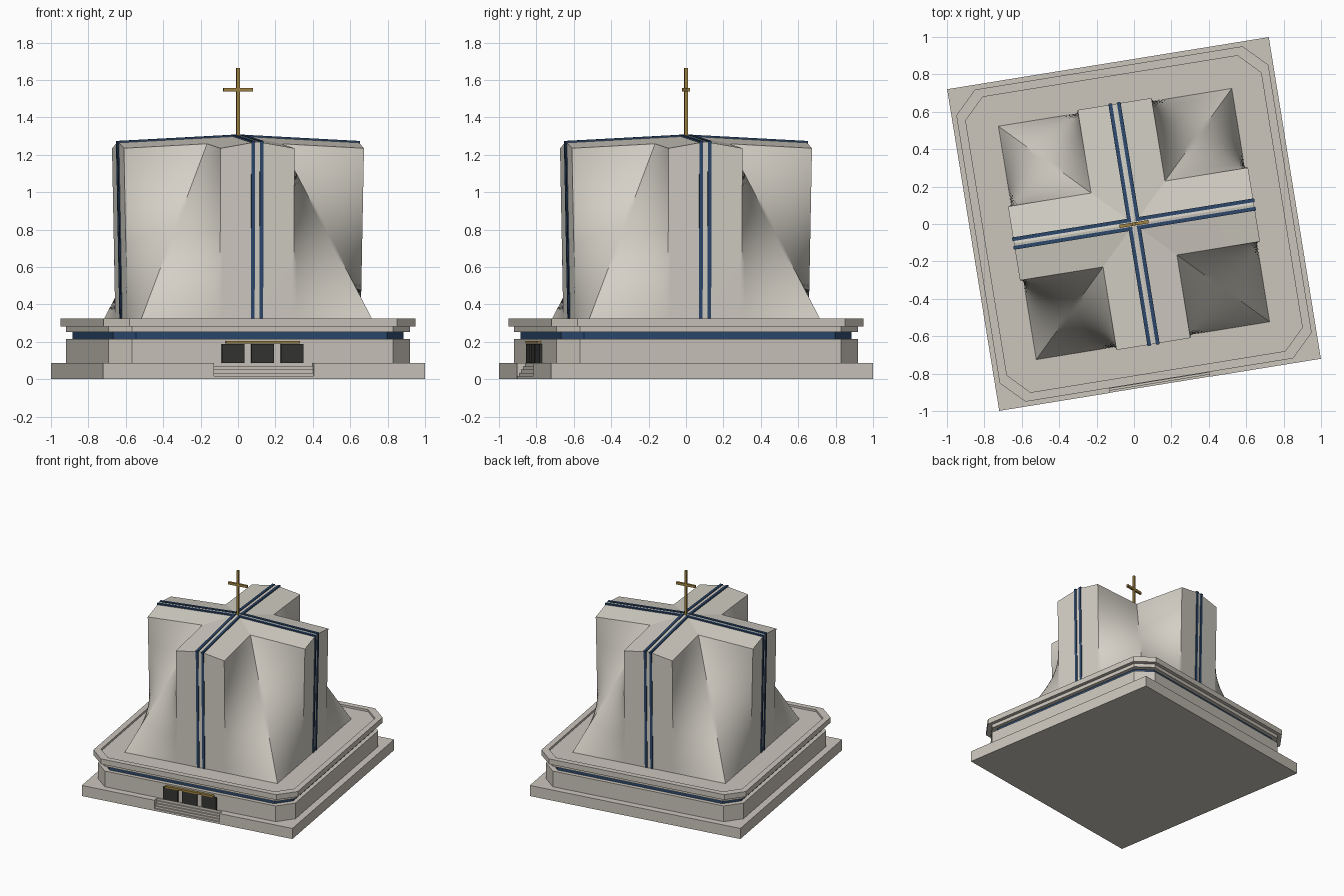
import bpy, bmesh, math
from mathutils import Vector, Matrix

if "Cube" in bpy.data.objects:
    bpy.data.objects.remove(bpy.data.objects["Cube"])

TURN = math.radians(9.2)  # whole building is turned on its plot


def material(name, rgb):
    m = bpy.data.materials.new(name)
    m.diffuse_color = (*rgb, 1)
    m.use_nodes = True
    m.node_tree.nodes["Principled BSDF"].inputs["Base Color"].default_value = m.diffuse_color
    return m


STONE = material("warm_stone", (0.60, 0.56, 0.50))
WALL = material("pale_concrete", (0.66, 0.63, 0.565))
BLUE = material("blue_glass", (0.025, 0.065, 0.15))
DARK = material("dark_door", (0.035, 0.035, 0.032))
GOLD = material("gold", (0.36, 0.23, 0.055))


def finish(name, bm, mat):
    bmesh.ops.recalc_face_normals(bm, faces=bm.faces)
    me = bpy.data.meshes.new(name)
    bm.to_mesh(me)
    bm.free()
    me.materials.append(mat)
    ob = bpy.data.objects.new(name, me)
    bpy.context.collection.objects.link(ob)
    ob.rotation_euler.z = TURN
    return ob


def prism(bm, outline, z0, z1):
    f = bm.faces.new([bm.verts.new((x, y, z0)) for x, y in outline])
    top = bmesh.ops.extrude_face_region(bm, geom=[f], use_keep_orig=True)["geom"]
    bmesh.ops.translate(bm, vec=(0, 0, z1 - z0),
                        verts=[v for v in top if isinstance(v, bmesh.types.BMVert)])


def rect(x0, x1, y0, y1):
    return [(x0, y0), (x1, y0), (x1, y1), (x0, y1)]


def octagon(h, c):
    k = h - c
    return [(k, -h), (h, -k), (h, k), (k, h), (-k, h), (-h, k), (-h, -k), (-k, -h)]


def solid(name, mat, outline, z0, z1):
    bm = bmesh.new()
    prism(bm, outline, z0, z1)
    return finish(name, bm, mat)


# Square plinth with a notch for the entrance steps
S, NX, NY = 0.871, 0.27, -0.82
solid("plinth", STONE, [(-S, -S), (-NX, -S), (-NX, NY), (NX, NY), (NX, -S),
                        (S, -S), (S, S), (-S, S)], 0, 0.087)
for i in range(5):
    solid(f"entrance_step_{i + 1}", STONE,
          rect(-NX, NX, -S + 0.001 + 0.011 * i, NY), 0, 0.017 * (i + 1))

# Chamfered podium, blue clerestory band and cornices
solid("podium_wall", STONE, octagon(0.817, 0.11), 0.087, 0.216)
solid("clerestory_band", BLUE, octagon(0.786, 0.105), 0.216, 0.253)
solid("lower_cornice", STONE, octagon(0.817, 0.11), 0.253, 0.281)
solid("terrace_floor", STONE, octagon(0.80, 0.11), 0.281, 0.307)

# Parapet ring around the terrace
bm = bmesh.new()
loops = [[bm.verts.new((x, y, z)) for x, y in octagon(h, c)]
         for h, c, z in ((0.845, 0.12, 0.281), (0.845, 0.12, 0.324),
                         (0.80, 0.11, 0.324), (0.80, 0.11, 0.281))]
for j in range(4):
    a, b = loops[j], loops[(j + 1) % 4]
    for i in range(8):
        k = (i + 1) % 8
        bm.faces.new((a[i], a[k], b[k], b[i]))
finish("parapet", bm, STONE)

# Doors and canopy
for i in (-1, 0, 1):
    solid(f"door_{i + 2}", DARK, rect(0.16 * i - 0.061, 0.16 * i + 0.061, -0.83, -0.81),
          0.087, 0.188)
solid("door_canopy", GOLD, rect(-0.2, 0.2, -0.838, -0.81), 0.19, 0.204)

# Tower: ruled walls from a square foot to a cross-shaped top
N = 20
L, W, F, Z0 = 0.65, 0.20, 0.632, 0.307
center, ridge = Vector((0, 0, 1.305)), Vector((L, 0, 1.27))
eave, notch = Vector((L, W, 1.235)), Vector((W, W, 1.259))
foot_mid, foot_side, foot_corner = (Vector((F, y, Z0)) for y in (0, W, F))


def patch(bm, a, b, c, d):
    """Ruled surface: edge a-b swept to edge d-c."""
    g = [[bm.verts.new(a.lerp(b, i / N).lerp(d.lerp(c, i / N), j / N))
          for i in range(N + 1)] for j in range(N + 1)]
    for j in range(N):
        for i in range(N):
            bm.faces.new((g[j][i], g[j][i + 1], g[j + 1][i + 1], g[j + 1][i]))


bm = bmesh.new()
for q in range(4):
    for side in (1, -1):
        m = Matrix.Rotation(q * math.pi / 2, 3, "Z") @ Matrix.Diagonal((1, side, 1))
        for quad in ((center, ridge, eave, notch),               # roof half
                     (ridge, eave, foot_side, foot_mid),         # end wall half
                     (eave, notch, foot_corner, foot_side)):     # twisted wall
            patch(bm, *(m @ p for p in quad))
bmesh.ops.remove_doubles(bm, verts=bm.verts, dist=0.0005)
tower = finish("tower", bm, WALL)
bpy.context.view_layer.objects.active = tower
tower.select_set(True)
bpy.ops.object.shade_smooth_by_angle(angle=math.radians(30))
for p in tower.data.polygons:
    if p.normal.z > 0.9:
        p.use_smooth = False

# Paired glass strips over the roof ridges and down the end walls
strip = [(0.012, 1.297), (0.645, 1.262), (0.626, Z0), (0.637, Z0), (0.656, 1.274), (0.012, 1.308)]
bm = bmesh.new()
for q in range(4):
    rot = Matrix.Rotation(q * math.pi / 2, 3, "Z")
    for y0, y1 in ((0.013, 0.033), (-0.033, -0.013)):
        a, b = ([bm.verts.new(rot @ Vector((x, y, z))) for x, z in strip] for y in (y0, y1))
        bm.faces.new(a)
        bm.faces.new(b)
        for i in range(6):
            k = (i + 1) % 6
            bm.faces.new((a[i], a[k], b[k], b[i]))
finish("glass_strips", bm, BLUE)

# Rooftop cross
bm = bmesh.new()
prism(bm, rect(-0.009, 0.009, -0.009, 0.009), 1.295, 1.665)
prism(bm, rect(-0.079, 0.079, -0.0085, 0.0085), 1.538, 1.557)
finish("roof_cross", bm, GOLD)
